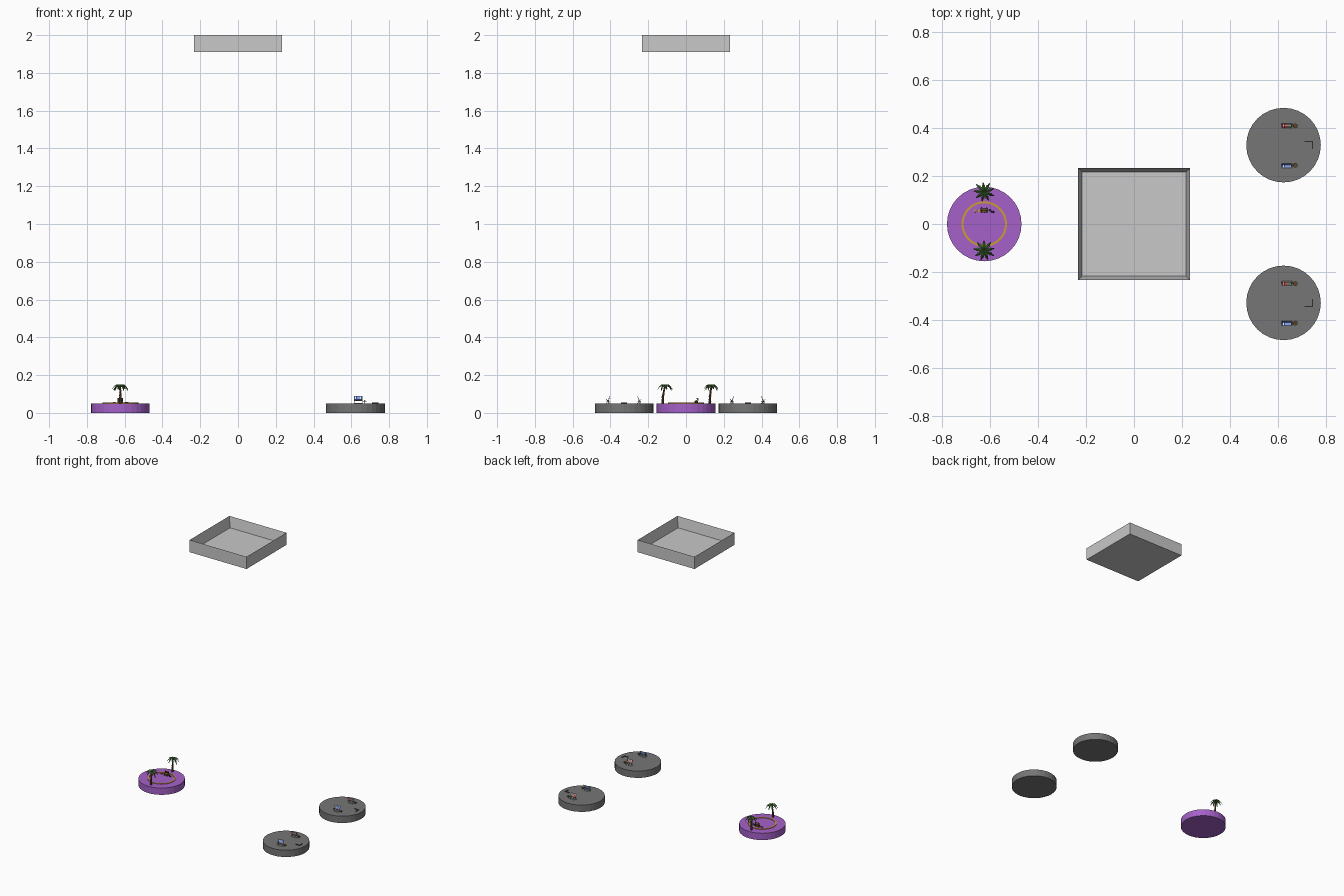
import bpy, bmesh, math, random
from mathutils import Vector, Matrix

if "Cube" in bpy.data.objects:
    bpy.data.objects.remove(bpy.data.objects["Cube"])
random.seed(4)


def material(name, r, g, b):
    m = bpy.data.materials.new(name)
    m.use_nodes = True
    m.diffuse_color = (r, g, b, 1)
    m.node_tree.nodes["Principled BSDF"].inputs["Base Color"].default_value = (r, g, b, 1)
    return m


PALE = material("pale grey", 0.58, 0.58, 0.58)
STONE = material("dark grey", 0.18, 0.18, 0.18)
PURPLE = material("purple", 0.38, 0.12, 0.58)
GOLD = material("gold", 0.6, 0.32, 0.04)
LEAF = material("leaf green", 0.05, 0.14, 0.03)
WOOD = material("brown wood", 0.13, 0.07, 0.03)
WHITE = material("white", 0.8, 0.8, 0.8)
RED = material("red", 0.6, 0.02, 0.02)
BLUE = material("blue", 0.02, 0.09, 0.6)
BLACK = material("charcoal", 0.03, 0.03, 0.03)


def finish(name, bm, *mats):
    bmesh.ops.recalc_face_normals(bm, faces=bm.faces)
    me = bpy.data.meshes.new(name)
    bm.to_mesh(me)
    bm.free()
    for m in mats:
        me.materials.append(m)
    ob = bpy.data.objects.new(name, me)
    bpy.context.collection.objects.link(ob)
    return ob


def add_box(bm, centre, size, rot=Matrix()):
    mat = Matrix.Translation(centre) @ rot @ Matrix.Diagonal((*size, 1))
    bmesh.ops.create_cube(bm, size=1, matrix=mat)


def add_bar(bm, a, b, t):
    a, b = Vector(a), Vector(b)
    rot = (b - a).to_track_quat('Z', 'Y').to_matrix().to_4x4()
    add_box(bm, (a + b) / 2, (t, t, (b - a).length), rot)


def add_disc(bm, centre, r, h, sides, r2=None):
    bmesh.ops.create_cone(bm, cap_ends=True, segments=sides, radius1=r,
                          radius2=r if r2 is None else r2, depth=h,
                          matrix=Matrix.Translation(centre))


def disc(name, centre, r, h, sides, mat):
    bm = bmesh.new()
    add_disc(bm, centre, r, h, sides)
    return finish(name, bm, mat)


# Floating open tray
bm = bmesh.new()
add_box(bm, (0, 0, 1.955), (0.464, 0.464, 0.09))
top = max(bm.faces, key=lambda f: f.calc_center_median().z)
bmesh.ops.inset_region(bm, faces=[top], thickness=0.021)
bmesh.ops.translate(bm, verts=top.verts, vec=(0, 0, -0.078))
finish("sky_tray", bm, PALE)

# Purple platform with gold ring
PX, TOP = -0.623, 0.05
disc("purple_platform", (PX, 0, TOP / 2), 0.155, TOP, 32, PURPLE)
bm = bmesh.new()
loops = []
for r, z in ((0.095, TOP), (0.095, 0.054), (0.086, 0.054), (0.086, TOP)):
    loops.append([bm.verts.new((PX + r * math.cos(i * math.tau / 32),
                                r * math.sin(i * math.tau / 32), z)) for i in range(32)])
for k in range(4):
    a, b = loops[k], loops[(k + 1) % 4]
    for i in range(32):
        j = (i + 1) % 32
        bm.faces.new((a[i], a[j], b[j], b[i]))
finish("gold_ring", bm, GOLD)


def palm(name, x, y, lean, turn):
    # Trunk of stacked flared segments
    bm = bmesh.new()
    n = 8
    for i in range(n):
        t = (i + 0.5) / n
        add_disc(bm, (x, y + lean * t * t, TOP + 0.094 * t), 0.0065 - 0.003 * t,
                 0.0125, 7, 0.008 - 0.003 * t)
    finish(name + "_trunk", bm, WOOD)
    crown = Vector((x, y + lean, 0.146))
    # Coconuts
    bm = bmesh.new()
    for i in range(3):
        a = i * math.tau / 3 + turn
        pos = crown + Vector((0.006 * math.cos(a), 0.006 * math.sin(a), -0.006))
        bmesh.ops.create_icosphere(bm, subdivisions=1, radius=0.0045,
                                   matrix=Matrix.Translation(pos))
    finish(name + "_coconuts", bm, WOOD)
    # Drooping folded fronds with notched edges
    bm = bmesh.new()
    steps = 8
    for i in range(9):
        a = i * math.tau / 9 + turn
        out = Vector((math.cos(a), math.sin(a), 0))
        side = Vector((-out.y, out.x, 0))
        reach = random.uniform(0.04, 0.047)
        drop = random.uniform(0.03, 0.046)
        rows = []
        for s in range(steps + 1):
            t = s / steps
            mid = crown + out * reach * t + Vector((0, 0, 0.036 * t - (0.036 + drop * 0.7) * t * t))
            w = 0.0085 * math.sin(math.pi * (0.12 + 0.86 * t)) * (1 if s % 2 else 0.6)
            sag = Vector((0, 0, -w * 0.6))
            rows.append([bm.verts.new(p) for p in (mid - side * w + sag, mid, mid + side * w + sag)])
        for p, q in zip(rows, rows[1:]):
            for k in (0, 1):
                bm.faces.new((p[k], p[k + 1], q[k + 1], q[k]))
    finish(name + "_fronds", bm, LEAF)


palm("back_palm", PX, 0.126, 0.008, 0.3)
palm("front_palm", PX, -0.124, 0.014, 0.9)

# Treasure chest with a lid thrown open to the back
CY = 0.055
bm = bmesh.new()
add_box(bm, (PX, CY, TOP + 0.007), (0.03, 0.016, 0.014))
finish("chest_body", bm, WOOD)
hinge = Matrix.Translation((PX, CY + 0.008, TOP + 0.014)) @ Matrix.Rotation(math.radians(-60), 4, 'X')


def lid(name, x, width, r, mat):
    bm = bmesh.new()
    ends = []
    for sx in (x - width / 2, x + width / 2):
        ends.append([bm.verts.new((sx, -0.008 + r * math.cos(a), r * math.sin(a)))
                     for a in (k * math.pi / 6 for k in range(7))])
    for i in range(7):
        j = (i + 1) % 7
        bm.faces.new((ends[0][i], ends[0][j], ends[1][j], ends[1][i]))
    for e in ends:
        bm.faces.new(e)
    bm.transform(hinge)
    finish(name, bm, mat)


lid("chest_lid", 0, 0.03, 0.008, WOOD)
for k, x in enumerate((-0.011, 0.011)):
    lid("lid_band_%d" % k, x, 0.003, 0.0087, BLACK)
bm = bmesh.new()
for x in (-0.011, 0.011):
    add_box(bm, (PX + x, CY, TOP + 0.007), (0.003, 0.0175, 0.0145))
add_box(bm, (PX, CY - 0.008, TOP + 0.011), (0.005, 0.003, 0.005))
finish("chest_bands", bm, BLACK)
bm = bmesh.new()
bmesh.ops.create_icosphere(bm, subdivisions=2, radius=1, matrix=Matrix.Translation(
    (PX, CY, TOP + 0.013)) @ Matrix.Diagonal((0.0125, 0.0065, 0.005, 1)))
for i in range(9):
    add_disc(bm, (PX - 0.019 - random.random() * 0.022, CY + random.uniform(-0.008, 0.008),
                  TOP + 0.0015 + 0.002 * (i % 3)), 0.003, 0.003, 8)
finish("gold_coins", bm, GOLD)
bm = bmesh.new()
for dx, dy in ((0.024, 0.002), (0.031, -0.004), (0.039, -0.005)):
    bmesh.ops.create_icosphere(bm, subdivisions=1, radius=0.0045,
                               matrix=Matrix.Translation((PX + dx, CY + dy, TOP + 0.004)))
finish("dark_stones", bm, BLACK, GOLD)


def deck_chair(name, x, y, face, stripes):
    # Striped fabric sling, one plate per stripe
    sling = ((0.011, 0.022), (0.004, 0.015), (-0.003, 0.014), (-0.009, 0.038))
    pts = [(y + face * d, TOP + h) for d, h in sling]
    n, width = 9, 0.04
    bm = bmesh.new()
    for s in range(n):
        x0 = x - width / 2 + width * s / n
        rows = [[bm.verts.new((x0 + k * width / n, py, pz)) for k in (0, 1)] for py, pz in pts]
        for p, q in zip(rows, rows[1:]):
            f = bm.faces.new((p[0], p[1], q[1], q[0]))
            f.material_index = 1 if s % 2 else (2 if s > 5 else 0)
    ob = finish(name + "_fabric", bm, *stripes)
    ob.modifiers.new("thickness", 'SOLIDIFY').thickness = 0.0015
    # Crossed white frame
    bm = bmesh.new()
    for sx in (x - 0.0215, x + 0.0215):
        add_bar(bm, (sx, y + face * 0.009, TOP), (sx, *pts[3]), 0.0025)
        add_bar(bm, (sx, y - face * 0.009, TOP), (sx, *pts[0]), 0.0025)
    for py, pz in (pts[0], pts[3], (y + face * 0.009, TOP + 0.0015), (y - face * 0.009, TOP + 0.0015)):
        add_bar(bm, (x - 0.0225, py, pz), (x + 0.0225, py, pz), 0.0025)
    finish(name + "_frame", bm, WHITE)
    # Round side table with a cup
    tx = x + 0.035
    bm = bmesh.new()
    add_disc(bm, (tx, y, TOP + 0.011), 0.010, 0.002, 12)
    add_disc(bm, (tx, y, TOP + 0.005), 0.002, 0.01, 8)
    finish(name + "_table", bm, WOOD)
    bm = bmesh.new()
    add_disc(bm, (tx, y, TOP + 0.0155), 0.002, 0.007, 8, 0.003)
    finish(name + "_cup", bm, GOLD)


# Grey platforms with their chairs and corner marks
for side, sy in (("back", 1), ("front", -1)):
    cx, cy = 0.622, sy * 0.328
    disc(side + "_grey_platform", (cx, cy, TOP / 2), 0.155, TOP, 32, STONE)
    deck_chair(side + "_red_chair", 0.636, cy + 0.08, 1, (RED, WHITE, LEAF))
    deck_chair(side + "_blue_chair", 0.636, cy - 0.084, -1, (BLUE, WHITE, BLUE))
    bm = bmesh.new()
    add_box(bm, (0.727, cy + sy * 0.015, TOP + 0.002), (0.034, 0.004, 0.004))
    add_box(bm, (0.742, cy, TOP + 0.002), (0.004, 0.03, 0.004))
    finish(side + "_corner_mark", bm, BLACK)
